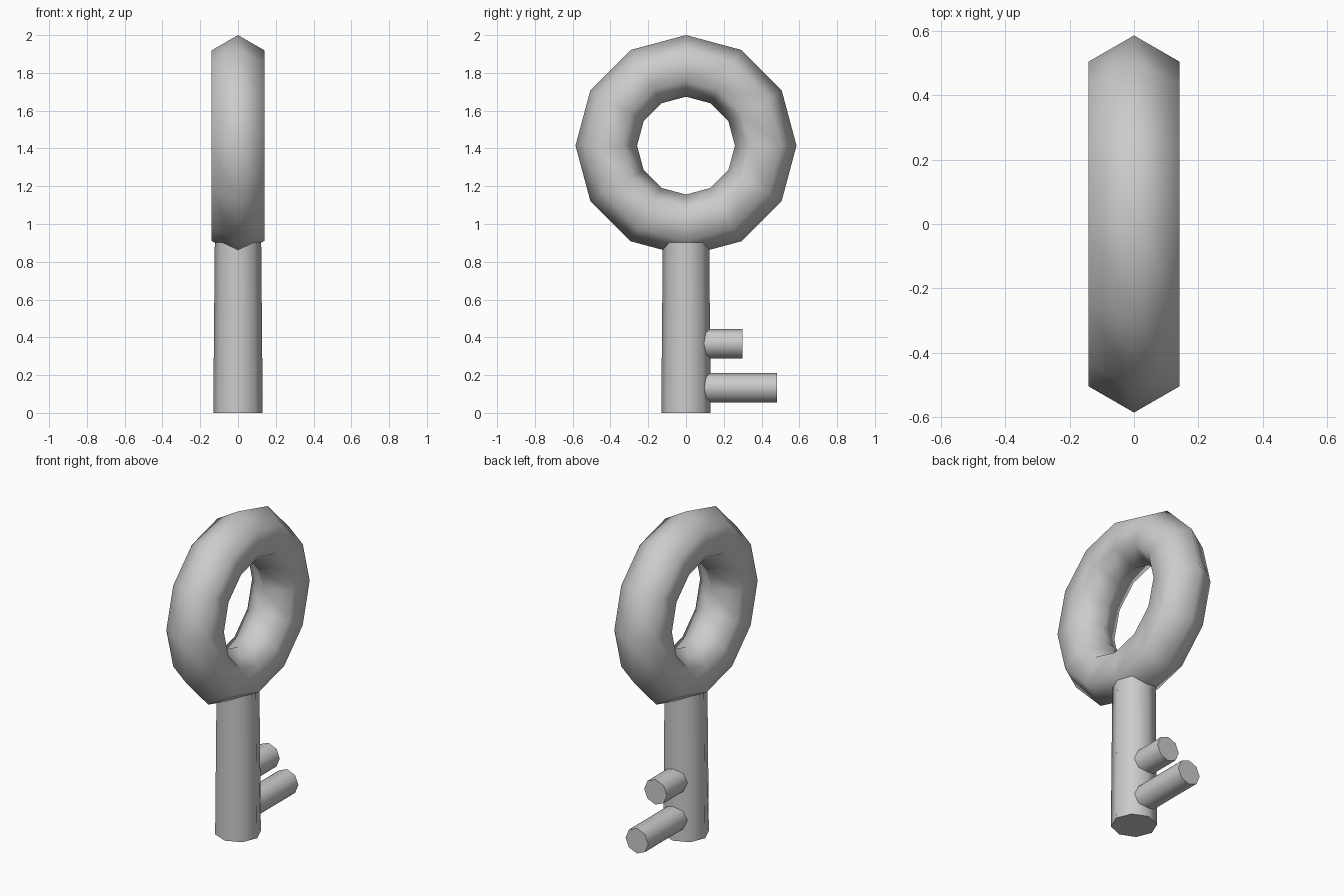
import bpy, math

if "Cube" in bpy.data.objects:
    bpy.data.objects.remove(bpy.data.objects["Cube"])


def rod(name, r1, r2, start, length, rotation, sides=8):
    """Capped rod running from start along the rotated z axis."""
    bpy.ops.mesh.primitive_cone_add(vertices=sides, radius1=r1, radius2=r2, depth=length)
    ob = bpy.context.object
    ob.name = name
    for v in ob.data.vertices:
        v.co.z += length / 2
    ob.location = start
    ob.rotation_euler = rotation
    bpy.ops.object.shade_smooth_by_angle(angle=math.radians(50))
    return ob


# Ring-shaped handle: 12 segments with a hexagonal section
bpy.ops.mesh.primitive_torus_add(
    major_segments=12, minor_segments=6, major_radius=0.422, minor_radius=0.163,
    location=(0, 0, 1.415), rotation=(0, math.pi / 2, 0))
ring = bpy.context.object
ring.name = "key_ring"
bpy.ops.object.shade_smooth()

# Slightly tapered shaft, its top sunk into the ring
rod("key_shaft", 0.131, 0.122, (0, 0, 0), 1.0, (0, 0, 0))

# Two teeth pointing to +y
for name, z, end in (("lower_tooth", 0.133, 0.483), ("upper_tooth", 0.367, 0.30)):
    rod(name, 0.078, 0.078, (0, 0, z), end, (-math.pi / 2, 0, 0))
